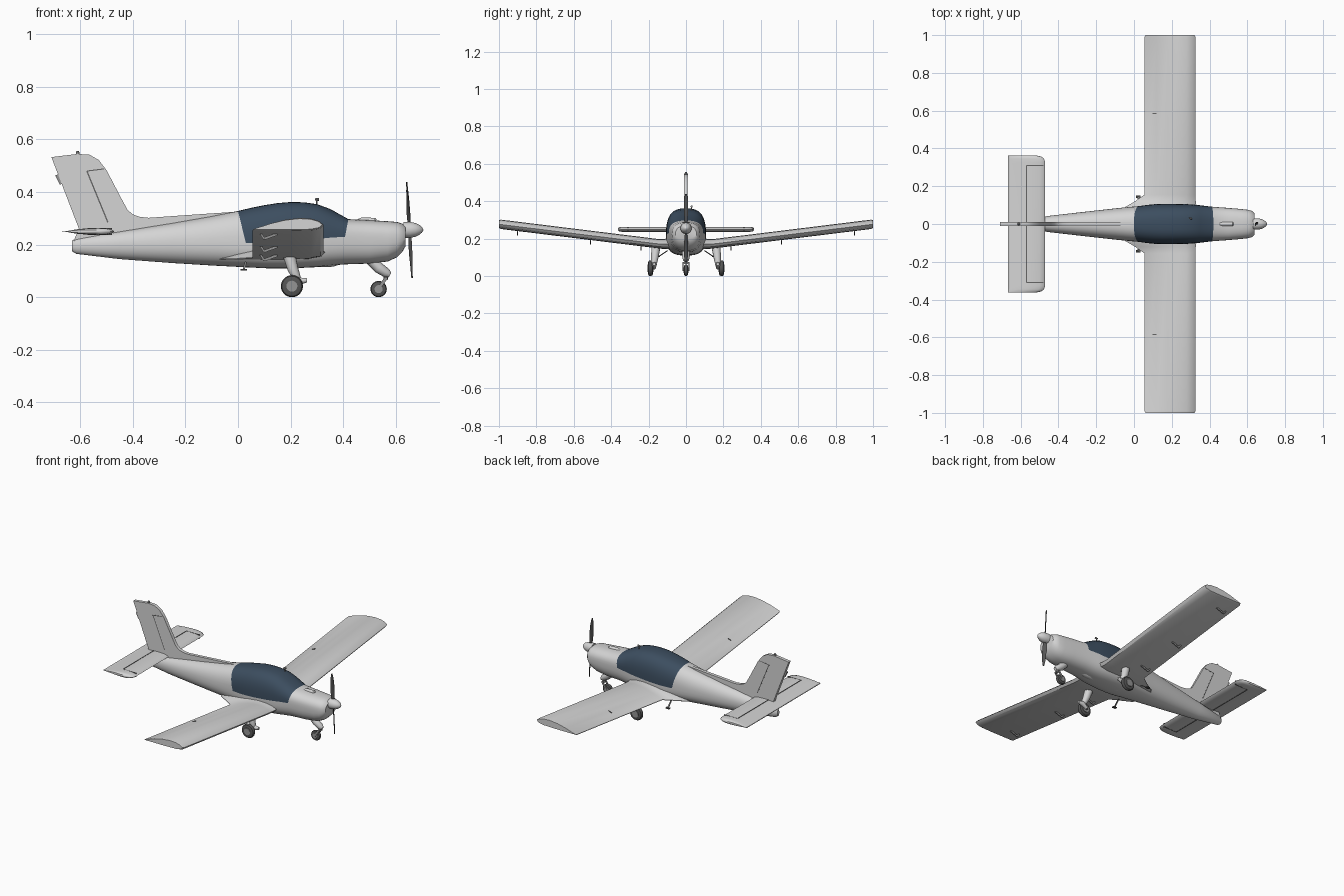
import bpy, bmesh, math
from mathutils import Vector


def material(name, r, g, b):
    m = bpy.data.materials.new(name)
    m.diffuse_color = (r, g, b, 1)
    return m


PAINT = material("light grey paint", 0.66, 0.66, 0.66)
GLASS = material("dark blue glass", 0.045, 0.075, 0.115)
RUBBER = material("dark rubber", 0.09, 0.09, 0.09)
METAL = material("mid grey metal", 0.3, 0.3, 0.3)
SEAM = material("seam grey", 0.13, 0.13, 0.13)


def finish(name, bm, mats, angle=35):
    bmesh.ops.recalc_face_normals(bm, faces=bm.faces)
    me = bpy.data.meshes.new(name)
    bm.to_mesh(me)
    bm.free()
    ob = bpy.data.objects.new(name, me)
    bpy.context.collection.objects.link(ob)
    for m in mats:
        me.materials.append(m)
    bpy.ops.object.select_all(action='DESELECT')
    ob.select_set(True)
    bpy.context.view_layer.objects.active = ob
    bpy.ops.object.shade_smooth_by_angle(angle=math.radians(angle))
    return ob


def loft(name, rings, mats, rule=None, angle=35):
    """Skin a list of equal-length rings; rule(ring, side) gives the material."""
    bm = bmesh.new()
    vs = [[bm.verts.new(p) for p in r] for r in rings]
    n = len(vs[0])
    for i in range(len(vs) - 1):
        for j in range(n):
            k = (j + 1) % n
            f = bm.faces.new((vs[i][j], vs[i][k], vs[i + 1][k], vs[i + 1][j]))
            f.material_index = rule(i, j) if rule else 0
    bm.faces.new(vs[0])
    bm.faces.new(vs[-1])
    return finish(name, bm, mats, angle)


def tube(name, pts, mat, sides=12):
    """Round rod through points (x, y, z, radius)."""
    rings = []
    for i, p in enumerate(pts):
        a, b = pts[max(i - 1, 0)], pts[min(i + 1, len(pts) - 1)]
        q = (Vector(b[:3]) - Vector(a[:3])).to_track_quat('Z', 'Y')
        rings.append([Vector(p[:3]) + q @ Vector((p[3] * math.cos(t), p[3] * math.sin(t), 0))
                      for t in (2 * math.pi * s / sides for s in range(sides))])
    return loft(name, rings, [mat])


def bar(name, a, b, w, h, mat):
    """Flat bar from a to b: w is its y width (or x if it runs along y), h its depth."""
    a, b = Vector(a), Vector(b)
    d = (b - a).normalized()
    u = Vector((1, 0, 0)) if abs(d.y) > 0.9 else Vector((0, 1, 0))
    v = d.cross(u).normalized()
    ring = [u * w / 2 * s + v * h / 2 * t for s, t in ((-1, -1), (1, -1), (1, 1), (-1, 1))]
    return loft(name, [[a + p for p in ring], [b + p for p in ring]], [mat])


# Fuselage and canopy: x, bottom, sill, top, half width, roundness, rake of the section
stations = [
    (-.632, .175, .195, .216, .010, 2.0, 0), (-.615, .165, .195, .223, .020, 2.0, 0),
    (-.45, .145, .200, .250, .043, 2.1, 0), (-.25, .130, .204, .282, .066, 2.2, 0),
    (-.10, .120, .205, .308, .084, 2.3, .012), (0, .114, .206, .328, .095, 2.5, .03),
    (.05, .112, .207, .340, .101, 2.6, .02), (.10, .110, .208, .350, .105, 2.7, .01),
    (.15, .110, .210, .358, .107, 2.8, 0), (.20, .110, .213, .362, .107, 2.8, 0),
    (.25, .112, .217, .361, .106, 2.8, 0), (.30, .115, .221, .354, .104, 2.8, 0),
    (.35, .120, .226, .336, .100, 2.7, -.005), (.42, .125, .230, .297, .092, 2.6, -.013),
    (.50, .128, .228, .293, .085, 2.6, 0), (.57, .136, .226, .289, .079, 2.5, 0),
    (.605, .152, .226, .286, .075, 2.5, 0), (.625, .172, .226, .280, .069, 2.4, 0),
    (.638, .195, .226, .270, .056, 2.3, 0)]
N = 40
rings = []
for x, zb, zm, zt, hw, n, rake in stations:
    ring = []
    for j in range(N):
        c, s = math.cos(2 * math.pi * j / N), math.sin(2 * math.pi * j / N)
        y = hw * math.copysign(abs(c) ** (2 / n), c)
        up = math.copysign(abs(s) ** (2 / n), s)
        z = zm + up * ((zt - zm) if s > 0 else (zm - zb))
        ring.append((x + rake * (1 - max(up, 0)), y, z))
    rings.append(ring)
loft("fuselage", rings, [PAINT, GLASS],
     lambda i, j: 1 if 5 <= i <= 12 and j < N // 2 else 0, 40)

# Wing with root fairings: y, trailing x, leading x, bottom z, thickness
airfoil = [(0, .06), (.24, .54), (.46, .86), (.67, 1), (.83, .94), (.94, .76), (1, .48),
           (.96, .2), (.83, .04), (.54, 0), (.24, 0), (0, 0)]


def span(name, half, profile):
    secs = [(-s[0],) + s[1:] for s in reversed(half) if s[0] > 0] + half
    return loft(name, [[(a + (b - a) * u, y, z + t * v) for u, v in profile]
                       for y, a, b, z, t in secs], [PAINT])


def wing_z(y):
    return .130 + .123 * abs(y)


span("wing", [(.03, -.10, .34, .142, .062), (.085, -.055, .332, .143, .060),
              (.12, .005, .327, .145, .053), (.155, .055, .325, wing_z(.155), .05),
              (.99, .055, .325, wing_z(.99), .05), (1.0, .06, .32, wing_z(1) + .004, .042)], airfoil)

# Tailplane with rounded front corners
tail_foil = [(0, .4), (.3, .85), (.6, 1), (.85, .95), (.96, .75), (1, .5),
             (.96, .25), (.85, .05), (.6, 0), (.3, .15), (0, .6 - .05)]
span("tailplane", [(0, -.668, -.470, .237, .026), (.325, -.668, -.470, .237, .026),
                   (.345, -.668, -.476, .237, .026), (.357, -.668, -.490, .239, .022),
                   (.363, -.668, -.520, .244, .012)], tail_foil)
for s in (-1, 1):
    bar("elevator_seam", (-.57, 0, .25), (-.57, s * .31, .25), .005, .0268, SEAM)
    bar("elevator_end_seam", (-.57, s * .31, .25), (-.48, s * .31, .25), .005, .0262, SEAM)

# Fin with the spine running forward to the canopy
outline = [(-.71, .533), (-.61, .545), (-.565, .542), (-.53, .522), (-.50, .483), (-.445, .378),
           (-.42, .332), (-.40, .315), (-.375, .306), (-.34, .302), (-.2, .312), (.02, .327),
           (.02, .30), (-.3, .24), (-.60, .205), (-.625, .215), (-.605, .26)]
bm = bmesh.new()
face = bm.faces.new([bm.verts.new((x, -.010, z)) for x, z in outline])
out = bmesh.ops.extrude_face_region(bm, geom=[face])
bmesh.ops.translate(bm, vec=(0, .020, 0), verts=[v for v in out["geom"] if isinstance(v, bmesh.types.BMVert)])
bmesh.ops.triangulate(bm, faces=[f for f in bm.faces if len(f.verts) > 4])
fin = finish("fin", bm, [PAINT], 30)
bar("rudder_seam", (-.575, 0, .48), (-.495, 0, .285), .0212, .005, SEAM)
bar("rudder_top_seam", (-.575, 0, .48), (-.51, 0, .488), .0212, .004, SEAM)
bar("trim_tab", (-.69, 0, .465), (-.672, 0, .43), .012, .012, METAL)
tube("beacon", [(-.61, 0, .54, .007), (-.61, 0, .552, .007), (-.61, 0, .557, .003)], METAL)

# Spinner and propeller
tube("spinner", [(.63, 0, .256, .030), (.655, 0, .256, .030), (.675, 0, .256, .026),
                 (.69, 0, .256, .019), (.70, 0, .256, .010), (.705, 0, .256, .002)], PAINT, 24)
for s in (-1, 1):
    rings = []
    for r, chord, twist in ((.015, .012, 50), (.05, .022, 40), (.10, .026, 28), (.15, .022, 20), (.183, .010, 15)):
        t = math.radians(twist) * s
        rings.append([(.652 - .055 * r * s + c * chord * math.sin(t) + d * math.cos(t),
                       c * chord * math.cos(t) - d * math.sin(t), .256 + s * r)
                      for c, d in ((-.5, 0), (0, .003), (.5, 0), (0, -.003))])
    loft("propeller_blade", rings, [RUBBER])


def wheel(name, x, y, z, r, w):
    tube(name + "_tyre", [(x, y - w, z, r * .72), (x, y - w * .8, z, r * .9), (x, y - w * .3, z, r),
                          (x, y + w * .3, z, r), (x, y + w * .8, z, r * .9), (x, y + w, z, r * .72)], RUBBER, 28)
    tube(name + "_hub", [(x, y - w - .003, z, r * .5), (x, y + w + .003, z, r * .5)], METAL, 20)


# Main landing gear, flap hinges and steps on both sides
for s in (-1, 1):
    wheel("main_wheel", .205, s * .19, .042, .042, .013)
    tube("main_leg", [(.195, s * .160, .160, .024), (.208, s * .166, .11, .021),
                      (.222, s * .170, .075, .017), (.228, s * .171, .062, .010)], PAINT)
    tube("main_link", [(.262, s * .170, .064, .008), (.235, s * .170, .062, .014),
                       (.205, s * .171, .044, .010)], PAINT)
    bar("main_axle", (.205, s * .165, .042), (.205, s * .19, .042), .012, .012, METAL)
    for y in (.24, .51, .90):
        z = wing_z(y)
        bar("flap_hinge", (.15, s * y, z), (.10, s * y, z - .018), .006, .010, METAL)
        bar("hinge_arm", (.10, s * y, z - .020), (.085, s * y, z + .004), .006, .008, METAL)
    bar("aileron_seam", (.10, s * .585, wing_z(.585) + .020), (.12, s * .585, wing_z(.585) + .0275), .004, .006, SEAM)
    bar("step_leg", (.03, s * .10, .135), (.022, s * .145, .105), .008, .008, METAL)
    bar("step_pad", (.010, s * .145, .105), (.034, s * .145, .105), .014, .006, RUBBER)

# Nose gear
wheel("nose_wheel", .535, 0, .031, .031, .011)
tube("nose_leg", [(.50, 0, .15, .022), (.535, 0, .112, .021), (.565, 0, .092, .018), (.578, 0, .084, .010)], PAINT)
tube("nose_strut", [(.562, 0, .095, .009), (.562, 0, .068, .009)], METAL)
for s in (-1, 1):
    bar("nose_fork", (.562, s * .015, .072), (.535, s * .015, .031), .005, .012, METAL)
bar("nose_fork_bridge", (.562, -.017, .070), (.562, .017, .070), .012, .010, METAL)

# Cowl scoop, roof aerial and belly fairing
tube("cowl_scoop", [(.445, 0, .289, .004), (.47, 0, .291, .012), (.52, 0, .290, .012), (.525, 0, .289, .008)], PAINT)
tube("roof_aerial", [(.30, .03, .35, .003), (.30, .03, .372, .003)], METAL, 8)
tube("aerial_head", [(.292, .03, .372, .004), (.308, .03, .372, .006)], METAL, 8)
tube("belly_fairing", [(.05, 0, .135, .004), (.12, 0, .135, .026), (.36, 0, .142, .026), (.44, 0, .145, .004)], PAINT)
